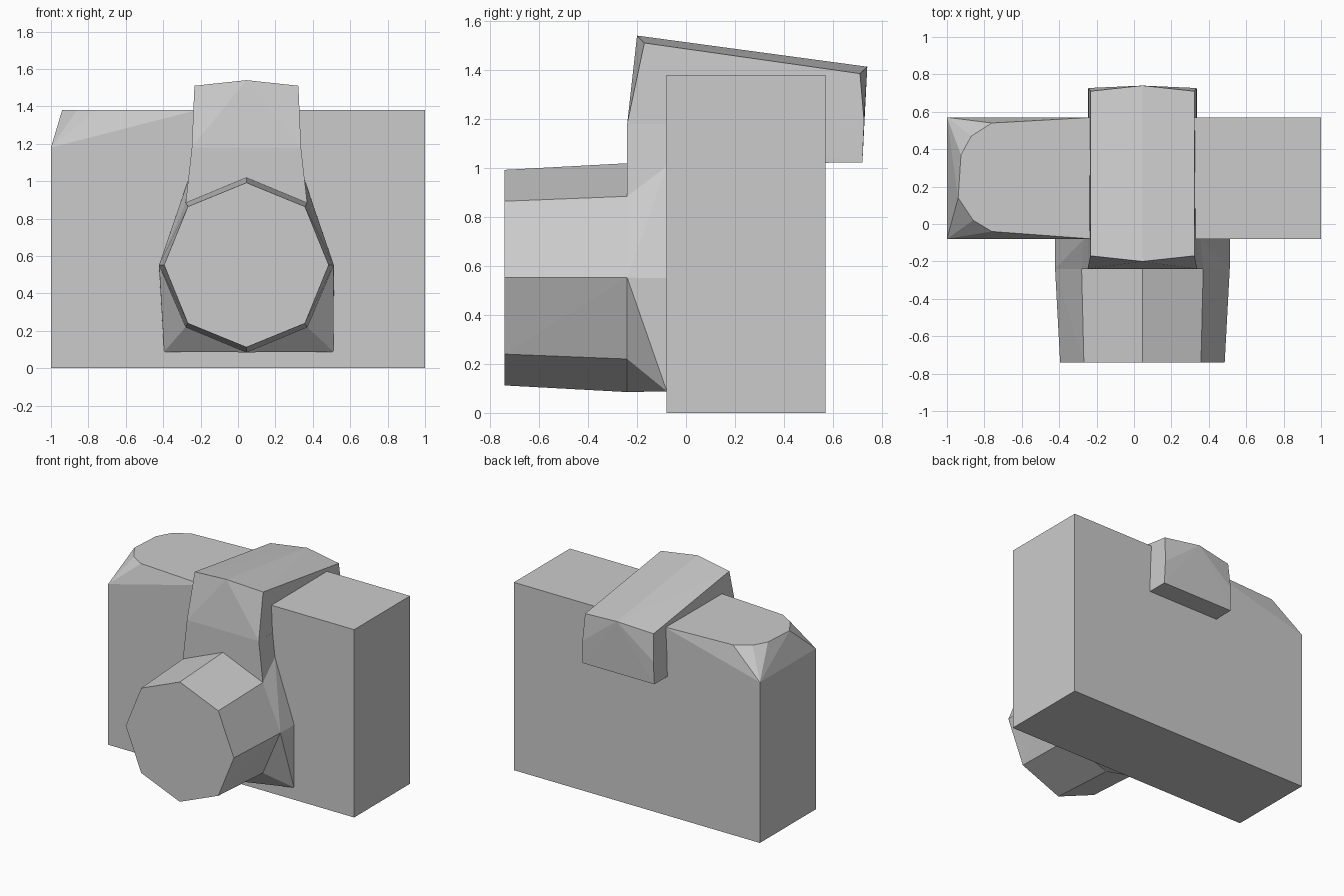
import bpy, bmesh

if "Cube" in bpy.data.objects:
    bpy.data.objects.remove(bpy.data.objects["Cube"])

CX = 0.045  # centre line of the lens and prism housing


def hull(name, points):
    """Faceted solid wrapped around a few corner points."""
    bm = bmesh.new()
    for p in points:
        bm.verts.new(p)
    res = bmesh.ops.convex_hull(bm, input=bm.verts[:])
    loose = {v for v in res["geom_interior"] + res["geom_unused"]
             if isinstance(v, bmesh.types.BMVert) and v.is_valid}
    if loose:
        bmesh.ops.delete(bm, geom=list(loose), context='VERTS')
    bmesh.ops.dissolve_limit(bm, angle_limit=0.01, verts=bm.verts[:], edges=bm.edges[:])
    bmesh.ops.recalc_face_normals(bm, faces=bm.faces[:])
    me = bpy.data.meshes.new(name)
    bm.to_mesh(me)
    bm.free()
    ob = bpy.data.objects.new(name, me)
    bpy.context.collection.objects.link(ob)
    return ob


def pair(half, y, z):
    """A point and its mirror image about the centre line."""
    return [(CX - half, y, z), (CX + half, y, z)]


def octagon(y, r, side, dz):
    """Eight-sided ring in the xz plane around the lens axis."""
    zc = 0.552
    return ([(CX, y, zc + r), (CX, y, zc - r)] + pair(r, y, zc)
            + pair(side, y, zc + dz) + pair(side, y, zc - dz))


# Body: box with a rounded-off top corner at the left end
F, B, T = -0.08, 0.57, 1.38
body = [(x, y, 0) for x in (-1, 1) for y in (F, B)]
body += [(1, y, T) for y in (F, B)] + [(-0.22, y, T) for y in (F, B)]
body += [(-1, y, 1.18) for y in (F, B)]
body += [(x, y, T) for x, y in ((-0.76, -0.04), (-0.86, 0.02), (-0.94, 0.14),
                                (-0.925, 0.37), (-0.87, 0.47), (-0.76, 0.54))]
hull("camera_body", body)

# Lens barrel, tapering slightly to the front
hull("lens_barrel", octagon(-0.74, 0.44, 0.313, 0.312) + octagon(-0.24, 0.467, 0.325, 0.332))

# Lens mount, spreading from the octagon to square lower corners at the body
M = -0.078
hull("lens_mount", octagon(-0.24, 0.467, 0.325, 0.332) + pair(0.31, M, 1.01)
     + pair(0.468, M, 0.55) + [(CX + 0.465, M, 0.088), (CX - 0.44, M, 0.088)])

# Neck that joins the prism housing to the mount
hull("prism_neck", pair(0.292, -0.24, 1.18) + pair(0.325, -0.24, 0.884)
     + pair(0.292, M, 1.18) + pair(0.31, M, 1.01) + pair(0.325, M, 0.884))

# Prism housing with a ridged roof that overhangs the back
hull("prism_housing", pair(0.292, -0.24, 1.18) + pair(0.292, -0.24, 1.015)
     + pair(0.278, -0.17, 1.51) + [(CX, -0.2, 1.54)]
     + pair(0.278, 0.71, 1.385) + [(CX, 0.74, 1.413)]
     + pair(0.288, 0.727, 1.19) + pair(0.292, 0.72, 1.022))
